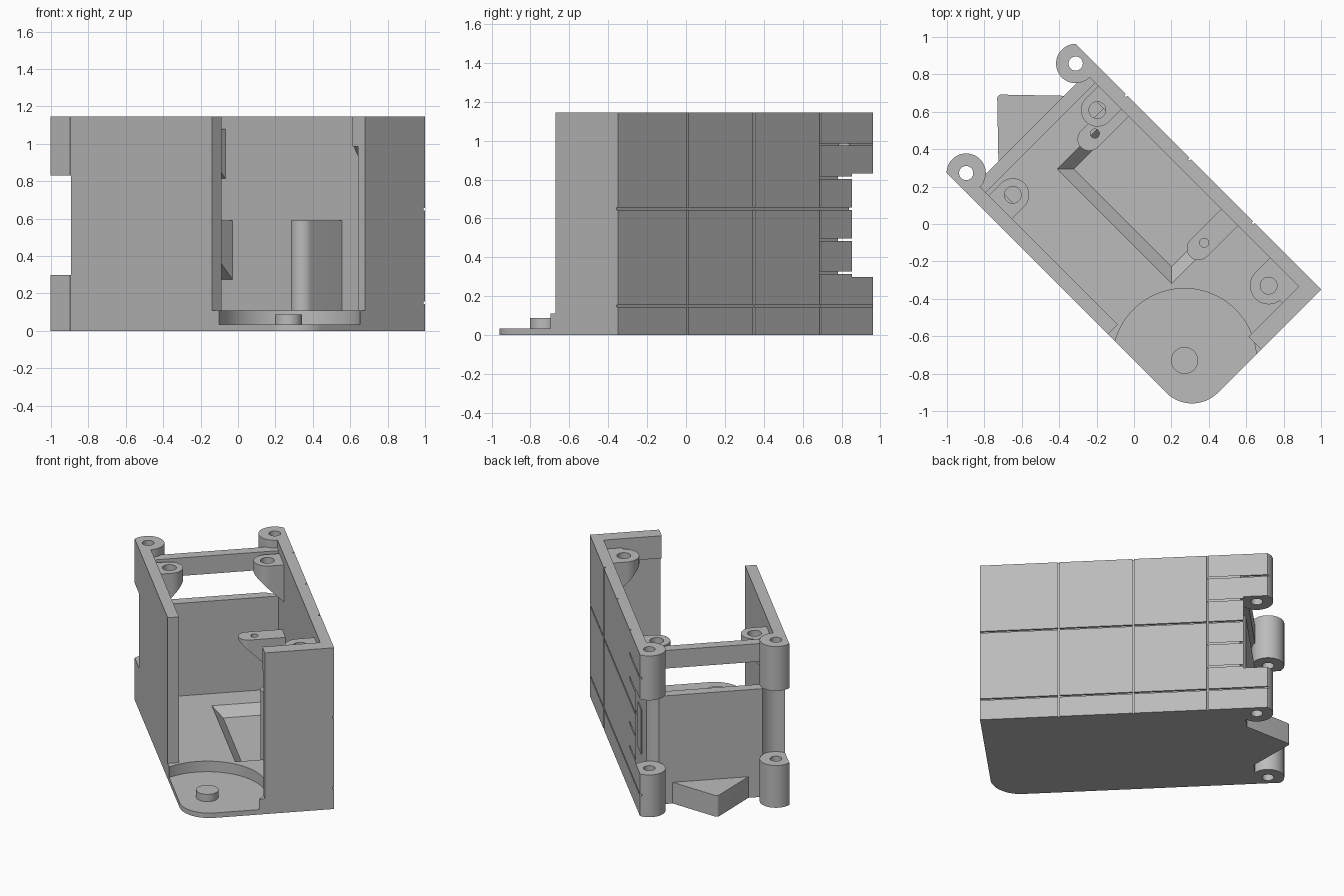
import bpy, math
from mathutils import Matrix

if "Cube" in bpy.data.objects:
    bpy.data.objects.remove(bpy.data.objects["Cube"])

grey = bpy.data.materials.new("plain_grey")
grey.use_nodes = True
COLOR = (0.5, 0.5, 0.5, 1)
grey.diffuse_color = COLOR
grey.node_tree.nodes["Principled BSDF"].inputs["Base Color"].default_value = COLOR

# The housing is laid out along u (length) and v (width), then turned 45 degrees
TURN = Matrix.Rotation(math.radians(-45), 4, 'Z')
BACK, FRONT = -0.75, 0.955
MID = -0.028
OUT, IN = 0.488, 0.414          # wall faces measured from the centre line
HEIGHT = 1.145


def solid(name, low, high):
    """Closed solid between two matching rings, counter-clockwise from above."""
    n = len(low)
    faces = [tuple(reversed(range(n))), tuple(range(n, 2 * n))]
    faces += [(i, (i + 1) % n, n + (i + 1) % n, n + i) for i in range(n)]
    mesh = bpy.data.meshes.new(name)
    mesh.from_pydata([TURN @ Matrix.Translation(p).to_translation() for p in low + high], [], faces)
    mesh.materials.append(grey)
    obj = bpy.data.objects.new(name, mesh)
    bpy.context.collection.objects.link(obj)
    return obj


def prism(name, outline, z0, z1):
    return solid(name, [(u, v, z0) for u, v in outline], [(u, v, z1) for u, v in outline])


def box(name, u0, u1, v0, v1, z0, z1):
    return prism(name, [(u0, v0), (u1, v0), (u1, v1), (u0, v1)], z0, z1)


def arc(u, v, r, start, end, n):
    return [(u + r * math.cos(math.radians(start + (end - start) * i / n)),
             v + r * math.sin(math.radians(start + (end - start) * i / n))) for i in range(n + 1)]


def cylinder(name, u, v, r, z0, z1, n=48):
    return prism(name, arc(u, v, r, 0, 360, n)[:-1], z0, z1)


def cut(obj, cutters):
    for c in cutters:
        c.hide_render = True
        mod = obj.modifiers.new("cut", 'BOOLEAN')
        mod.operation, mod.solver, mod.object = 'DIFFERENCE', 'EXACT', c
    bpy.context.view_layer.update()
    graph = bpy.context.evaluated_depsgraph_get()
    mesh = bpy.data.meshes.new_from_object(obj.evaluated_get(graph))
    obj.modifiers.clear()
    obj.data = mesh
    for c in cutters:
        bpy.data.objects.remove(c)


def boss(name, u, v, r, side, top, wall_z, hole_v, hole_r, depth, sloped=True):
    """Screw boss on a side wall, with an underside sloping at 45 degrees."""
    wall = MID + side * (IN + 0.005)
    if side > 0:
        ring = arc(u, v, r, 180, 360, 24) + [(u + r, wall), (u - r, wall)]
    else:
        ring = arc(u, v, r, 0, 180, 24) + [(u - r, wall), (u + r, wall)]
    low = [(a, b, wall_z + (abs(wall - b) if sloped else 0)) for a, b in ring]
    obj = solid(name, low, [(a, b, top) for a, b in ring])
    cut(obj, [cylinder("hole", u, hole_v, hole_r, top - depth, top + 0.05, 32)])
    parts.append(obj)


def grooves():
    """Cutters for the panel lines on the right face."""
    face, d, w = MID + OUT, 0.012, 0.006
    cutters = [box("groove", u - w, u + w, face - d, face + d, -0.1, HEIGHT + 0.1)
               for u in (0.446, -0.035, -0.516)]
    cutters += [box("groove", -1.1, 1.1, face - d, face + d, z - w, z + w) for z in (0.15, 0.65)]
    cutters += [box("groove", -1.1, -0.516, face - d, face + d, z - w, z + w)
                for z in (0.32, 0.49, 0.81, 0.98)]
    return cutters


def clearance():
    """Cutters that hollow the wall ends between the hinge lugs."""
    return [cylinder("clear", HINGE_U, MID + s * IN, 0.108, 0.3, 0.83) for s in (-1, 1)]


parts = []
HINGE_U, HINGE_R = -0.827, 0.105
left, right = MID - OUT, MID + OUT
PIVOT = (0.707, -0.325)

# Floor with rounded corner, round pivot recess and sloping pit
outline = [(BACK, left)] + arc(FRONT - 0.195, left + 0.195, 0.195, -90, 0, 16)
outline += [(FRONT, right - 0.04), (BACK, right - 0.04)]
floor = prism("floor", outline, 0, 0.11)
pit_low = [(-0.435, -0.02), (0.304, -0.02), (0.304, 0.4), (-0.435, 0.4)]
pit_high = [(-0.508, -0.093), (0.377, -0.093), (0.377, 0.4), (-0.508, 0.4)]
pit = solid("pit", [(u, v, 0.047) for u, v in pit_low], [(u, v, 0.12) for u, v in pit_high])
cut(floor, [cylinder("recess", *PIVOT, 0.385, 0.035, 0.3, 96), pit])
parts.append(floor)
parts.append(cylinder("pivot_peg", *PIVOT, 0.072, 0.03, 0.087))

# Side walls
right_wall = box("right_wall", BACK, FRONT, MID + IN, right, 0, HEIGHT)
cut(right_wall, grooves() + clearance())
left_wall = box("left_wall", BACK, 0.318, left, MID - IN, 0.1, HEIGHT)
cut(left_wall, clearance())
parts += [right_wall, left_wall]

# Front wall with a thicker top
parts.append(box("front_wall", 0.9, FRONT, 0.007, right - 0.03, 0, HEIGHT))
parts.append(box("front_wall_lip", 0.86, 0.91, 0.007, right - 0.03, 0.985, HEIGHT))

# Back panel and bar with a window between
back_panel = box("back_panel", BACK, -0.68, MID - IN, MID + IN, 0.1, 0.768)
cut(back_panel, clearance())
parts.append(back_panel)
parts.append(box("back_bar", BACK, -0.68, MID - IN, MID + IN, 0.962, 1.09))

# Pointed stop on the back
tip = arc(-0.978, MID, 0.02, 225, 135, 6)
parts.append(prism("back_stop", [(-0.74, MID + 0.257), *reversed(tip), (-0.74, MID - 0.257)], 0, 0.15))
stop = parts[-1].data
stop.flip_normals()

# Hinge lugs, trimmed flush with the outer wall faces
for side, word in ((1, "right"), (-1, "left")):
    for z0, z1, level in ((0, 0.3, "lower"), (0.83, HEIGHT, "upper")):
        v = MID + side * IN
        half = math.degrees(math.acos((OUT - IN) / HINGE_R))
        ring = arc(HINGE_U, v, HINGE_R, 90 * side + half, 90 * side + 360 - half, 40)
        lug = prism(f"{level}_{word}_lug", ring, z0, z1)
        hole = cylinder("hole", HINGE_U, v, 0.038, z0 - 0.1, z1 + 0.1, 32)
        cut(lug, [hole] + (grooves() if side > 0 else []))
        parts.append(lug)

# Upper screw bosses, the front one filling its corner
boss("right_back_boss", -0.569, 0.292, 0.088, 1, 1.08, 0.81, 0.292, 0.045, 0.2)
boss("left_back_boss", -0.569, -0.348, 0.088, -1, 1.08, 0.81, -0.348, 0.045, 0.2)
boss("right_front_boss", 0.742, 0.276, 0.1, 1, 1.08, 0.81, 0.276, 0.045, 0.2)
side_fill = [(0.83, 0.262), (0.91, 0.262), (0.91, 0.39), (0.83, 0.39)]
parts.append(solid("front_boss_fill", [(u, v, 1.2 - v) for u, v in side_fill],
                   [(u, v, 1.08) for u, v in side_fill]))

# Lower mounting arms
boss("back_arm", -0.49, 0.152, 0.063, 1, 0.59, 0.27, 0.194, 0.024, 0.15)
boss("front_arm", 0.336, 0.152, 0.063, 1, 0.59, 0.03, 0.194, 0.024, 0.15, False)

# Smooth curved faces, keep edges sharp
bpy.ops.object.select_all(action='DESELECT')
for obj in parts:
    obj.select_set(True)
bpy.context.view_layer.objects.active = parts[0]
bpy.ops.object.shade_smooth_by_angle(angle=math.radians(30))
